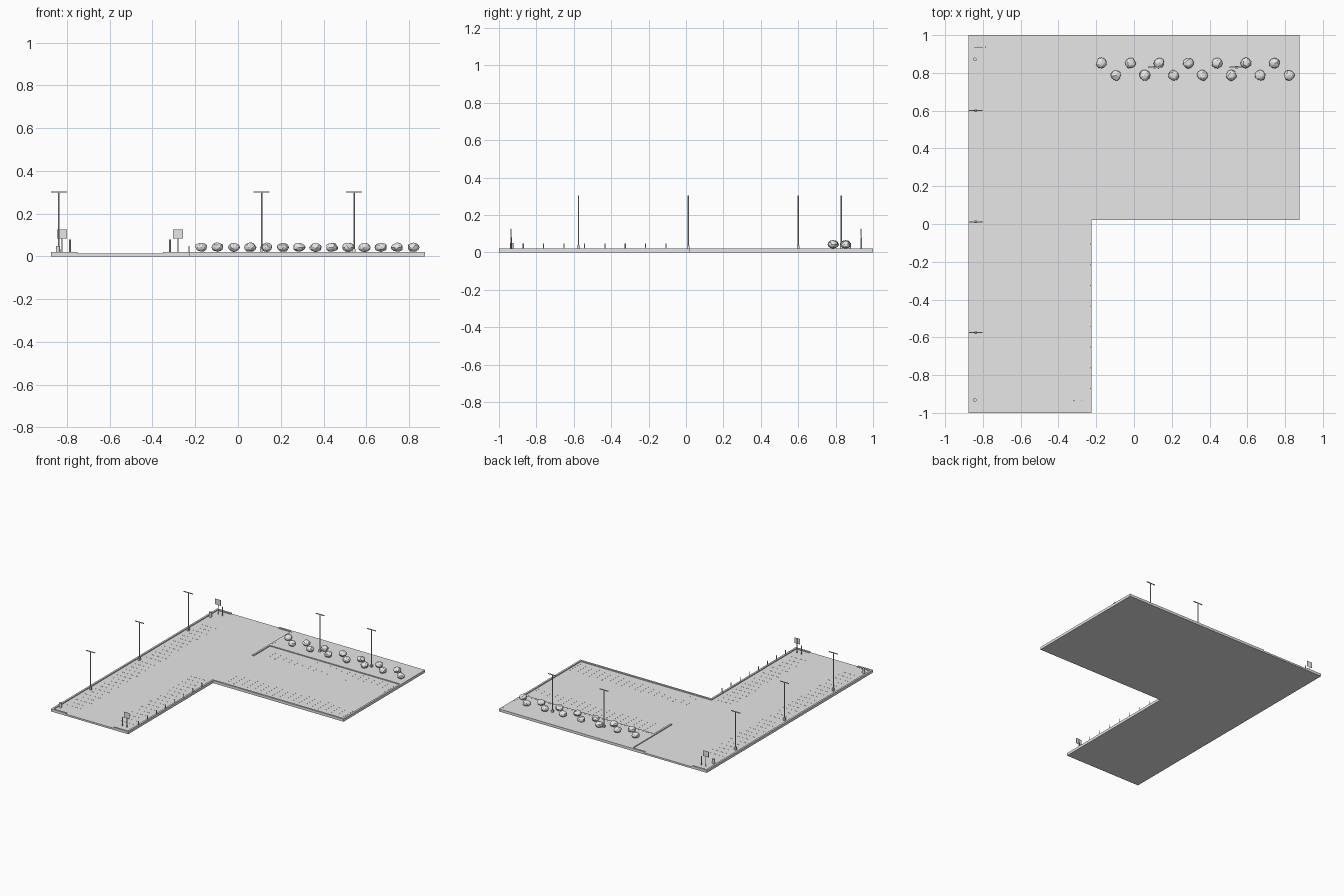
import bpy, bmesh, math, random
from mathutils import Matrix, Vector

if "Cube" in bpy.data.objects:
    bpy.data.objects.remove(bpy.data.objects["Cube"])

random.seed(4)
GROUND, CURB = 0.013, 0.02

grey = bpy.data.materials.new("light_grey")
grey.diffuse_color = (0.8, 0.8, 0.8, 1)
grey.use_nodes = True
grey.node_tree.nodes["Principled BSDF"].inputs["Base Color"].default_value = grey.diffuse_color


def finish(name, bm):
    mesh = bpy.data.meshes.new(name)
    bm.to_mesh(mesh)
    bm.free()
    mesh.materials.append(grey)
    obj = bpy.data.objects.new(name, mesh)
    bpy.context.collection.objects.link(obj)
    return obj


def add_box(bm, x0, x1, y0, y1, z0, z1):
    m = Matrix.Translation(((x0 + x1) / 2, (y0 + y1) / 2, (z0 + z1) / 2))
    m = m @ Matrix.Diagonal((x1 - x0, y1 - y0, z1 - z0, 1))
    bmesh.ops.create_cube(bm, size=1, matrix=m)


def add_tube(bm, x, y, z0, z1, r, sides=8):
    bmesh.ops.create_cone(bm, cap_ends=True, segments=sides, radius1=r, radius2=r, depth=z1 - z0,
                          matrix=Matrix.Translation((x, y, (z0 + z1) / 2)))


# L-shaped pavement
bm = bmesh.new()
outline = [(-0.875, -1), (-0.225, -1), (-0.225, 0.02), (0.875, 0.02), (0.875, 1), (-0.875, 1)]
base = bm.faces.new([bm.verts.new((x, y, 0)) for x, y in outline])
ext = bmesh.ops.extrude_face_region(bm, geom=[base])
for v in ext["geom"]:
    if isinstance(v, bmesh.types.BMVert):
        v.co.z = GROUND
bmesh.ops.recalc_face_normals(bm, faces=bm.faces)
finish("pavement", bm)

# Curbs, with driveway gaps at both ends of the long side
W = 0.014
bm = bmesh.new()
for x0, x1, y0, y1 in [
    (-0.875, -0.875 + W, -1, 1),
    (-0.225 - W, -0.225, -1, 0.02),
    (-0.225 - W, 0.875, 0.02, 0.02 + W),
    (0.875 - W, 0.875, 0.02 + W, 1),
    (-0.245, 0.875 - W, 0.715, 0.715 + W),
    (-0.245, -0.245 + W, 0.52, 0.715),
    (-0.245, -0.245 + W, 0.715 + W, 1),
    (-0.875 + W, -0.75, -1, -1 + W), (-0.35, -0.225 - W, -1, -1 + W),
    (-0.875 + W, -0.75, 1 - W, 1), (-0.35, -0.245, 1 - W, 1),
]:
    add_box(bm, x0, x1, y0, y1, GROUND - 0.005, CURB)
finish("curbs", bm)

# Planting bed
bm = bmesh.new()
add_box(bm, -0.24, 0.874, 0.72, 1, GROUND - 0.005, 0.0195)
finish("planting_bed", bm)

# Parking stall lines
bm = bmesh.new()
T = GROUND + 0.0006
for i in range(17):
    y = -0.87 + i * 0.0545
    add_box(bm, -0.83, -0.70, y, y + 0.004, GROUND - 0.002, T)
    add_box(bm, -0.40, -0.27, y, y + 0.004, GROUND - 0.002, T)
for i in range(13):
    y = 0.08 + i * 0.0545
    add_box(bm, -0.83, -0.70, y, y + 0.004, GROUND - 0.002, T)
for i in range(19):
    x = -0.14 + i * 0.0545
    for y in (0.07, 0.56):
        add_box(bm, x, x + 0.004, y, y + 0.13, GROUND - 0.002, T)
finish("stall_lines", bm)

# Lamp posts with a square footing and a crossbar
for x, y in [(-0.838, -0.575), (-0.838, 0.012), (-0.838, 0.6), (0.11, 0.83), (0.543, 0.83)]:
    bm = bmesh.new()
    add_box(bm, x - 0.007, x + 0.007, y - 0.007, y + 0.007, GROUND, 0.036)
    add_tube(bm, x, y, 0.036, 0.302, 0.0035)
    add_box(bm, x - 0.037, x + 0.037, y - 0.003, y + 0.003, 0.300, 0.305)
    finish("lamp_post", bm)

# Shrubs in two staggered rows
for i in range(14):
    x, y = -0.172 + i * 0.0764, 0.852 if i % 2 == 0 else 0.787
    bm = bmesh.new()
    bmesh.ops.create_icosphere(bm, subdivisions=2, radius=1)
    for v in bm.verts:
        v.co *= random.uniform(0.88, 1.06)
    turn = Matrix.Rotation(random.uniform(0, math.tau), 4, 'Z')
    bm.transform(Matrix.Translation((x, y, 0.043)) @ Matrix.Diagonal((0.029, 0.029, 0.022, 1)) @ turn)
    finish("shrub", bm)

# Bollards along the inner side
bm = bmesh.new()
for i in range(8):
    add_tube(bm, -0.229, -0.87 + i * 0.109, GROUND, 0.049, 0.003)
finish("bollards", bm)

# Entrance signs, each with a short post beside it
for x, post_x, y in [(-0.28, -0.318, -0.935), (-0.823, -0.786, 0.937)]:
    bm = bmesh.new()
    add_tube(bm, x, y, GROUND, 0.125, 0.002)
    add_box(bm, x - 0.023, x + 0.023, y - 0.003, y - 0.001, 0.085, 0.127)
    finish("entrance_sign", bm)
    bm = bmesh.new()
    add_tube(bm, post_x, y, GROUND, 0.079, 0.004)
    finish("short_post", bm)

# Litter bins
for y in (-0.932, 0.872):
    bm = bmesh.new()
    add_tube(bm, -0.843, y, GROUND, 0.05, 0.0095, 12)
    finish("litter_bin", bm)
